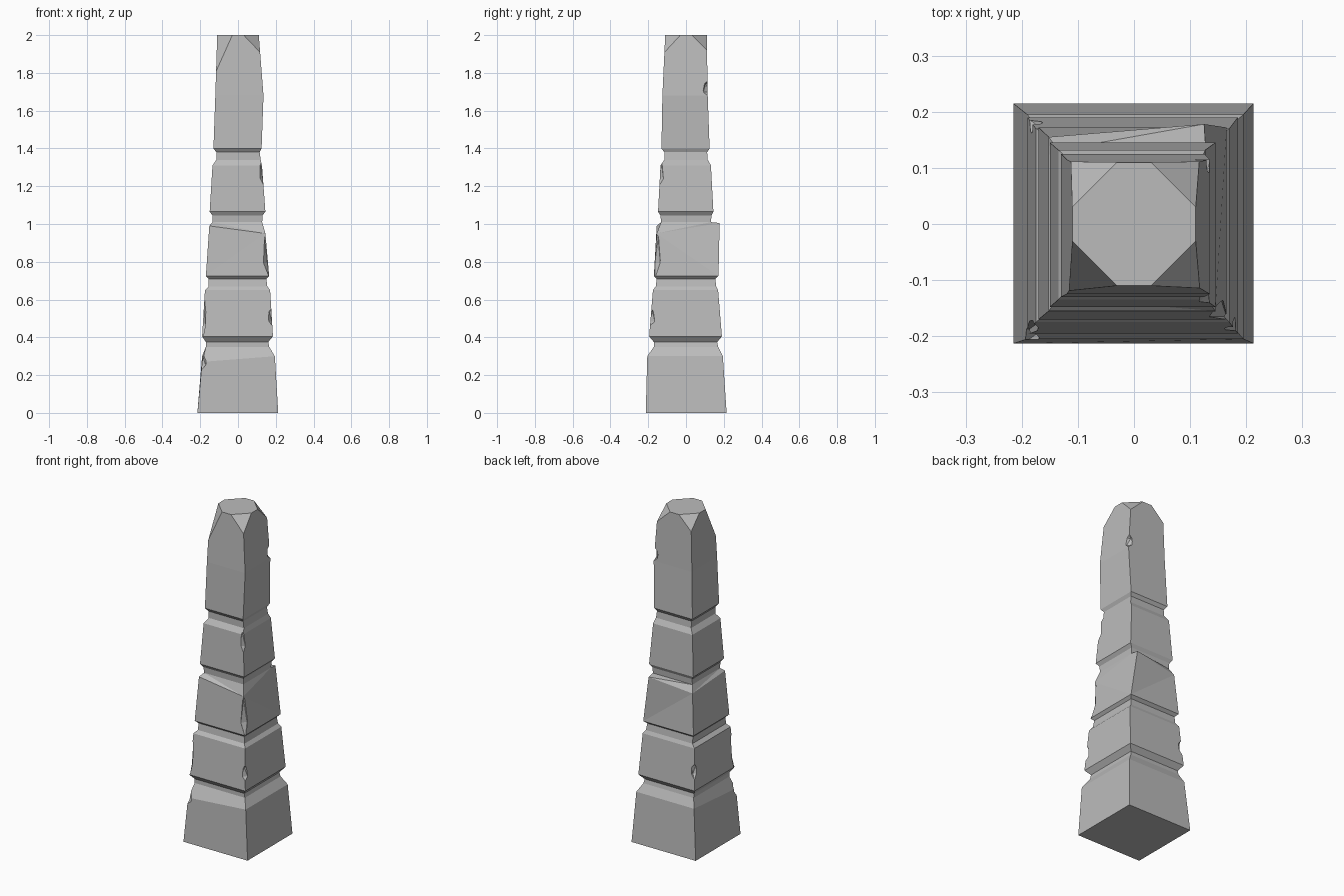
import bpy, bmesh
from mathutils import Vector

cube = bpy.data.objects.get("Cube")
if cube:
    bpy.data.objects.remove(cube, do_unlink=True)

stone = bpy.data.materials.new("grey stone")
stone.use_nodes = True
stone_colour = (0.5, 0.5, 0.5, 1)
stone.diffuse_color = stone_colour
stone.node_tree.nodes["Principled BSDF"].inputs["Base Color"].default_value = stone_colour

# Corner names: front/back then side, as indexes around each square ring
FRONT_RIGHT, FRONT_LEFT, BACK_LEFT, BACK_RIGHT = range(4)

# Square rings up the pillar: height, min x, max x, min y, max y
rings = [
    (0, -.215, .213, -.213, .215),
    (.3, -.19, .195, -.205, .195),      # plinth shoulder
    (.35, -.17, .165, -.17, .17),
    (.375, -.17, .16, -.17, .165),      # first groove
    (.405, -.19, .185, -.195, .19),
    (.65, -.175, .17, -.175, .17),
    (.67, -.155, .155, -.16, .16),
    (.71, -.155, .15, -.155, .155),     # second groove
    (.725, -.17, .165, -.17, .172),
    (.97, -.152, .145, -.155, .155),
    (1.01, -.135, .128, -.132, .132),
    (1.045, -.135, .13, -.135, .135),   # third groove
    (1.065, -.15, .145, -.148, .145),
    (1.31, -.135, .127, -.135, .132),
    (1.34, -.115, .12, -.115, .115),
    (1.38, -.115, .115, -.115, .112),   # fourth groove
    (1.4, -.13, .125, -.13, .125),
    (1.68, -.12, .135, -.125, .115),
    (2, -.11, .11, -.11, .11),
]


def loft(levels):
    """Join the square rings into one closed, flat-faced shaft."""
    bm = bmesh.new()
    loops = []
    for z, x0, x1, y0, y1 in levels:
        corners = ((x0, y0), (x1, y0), (x1, y1), (x0, y1))
        loops.append([bm.verts.new((x, y, z)) for x, y in corners])
    for low, high in zip(loops, loops[1:]):
        for i in range(4):
            j = (i + 1) % 4
            bm.faces.new((low[i], low[j], high[j], high[i]))
    bm.faces.new(reversed(loops[0]))
    bm.faces.new(loops[-1])
    return bm, loops


def slice_off(bm, points):
    """Cut away the outer side of the plane through three points."""
    a, b, c = (Vector(p) for p in points)
    normal = (b - a).cross(c - a).normalized()
    if normal.dot(Vector((0, 0, 1)) - a) > 0:
        normal.negate()
    geom = bm.verts[:] + bm.edges[:] + bm.faces[:]
    cut = bmesh.ops.bisect_plane(bm, geom=geom, plane_co=a, plane_no=normal, clear_outer=True)
    edges = [e for e in cut["geom_cut"] if isinstance(e, bmesh.types.BMEdge)]
    bmesh.ops.holes_fill(bm, edges=edges)


bm, loops = loft(rings)

# Worn, uneven shoulders and the flared broken corner
loops[1][FRONT_RIGHT].co.z -= .03
loops[9][FRONT_RIGHT].co.z += .02
loops[9][FRONT_LEFT].co.z -= .02
loops[9][BACK_LEFT].co = (.125, .178, 1.005)
bmesh.ops.triangulate(bm, faces=[f for f in bm.faces if any(v in loops[9] for v in f.verts)])

# Broken top corners: two points on the top rim, one down the corner edge
slice_off(bm, ((-.03, -.11, 2), (-.11, -.03, 2), (-.116, -.118, 1.81)))
slice_off(bm, ((.05, -.09, 2), (.11, -.03, 2), (.116, -.114, 1.91)))
slice_off(bm, ((.03, .11, 2), (.11, .03, 2), (.116, .111, 1.92)))
slice_off(bm, ((-.03, .11, 2), (-.11, .03, 2), (-.112, .111, 1.92)))

bmesh.ops.recalc_face_normals(bm, faces=bm.faces)
mesh = bpy.data.meshes.new("stone_pillar")
bm.to_mesh(mesh)
bm.free()
mesh.materials.append(stone)
pillar = bpy.data.objects.new("stone_pillar", mesh)
bpy.context.collection.objects.link(pillar)

# Chips knocked out of the corner edges: centre, width, height
chips = [
    ((.19, -.195, .51), .035, .06),
    ((.165, -.165, .86), .034, .15),
    ((.14, -.145, 1.28), .03, .09),
    ((-.2, -.215, .28), .04, .06),
    ((-.19, -.19, .53), .024, .15),
    ((-.185, .185, .52), .027, .05),
    ((.14, .125, 1.72), .04, .05),
]
for centre, width, height in chips:
    bpy.ops.mesh.primitive_ico_sphere_add(subdivisions=1, radius=1, location=centre)
    cutter = bpy.context.object
    cutter.name = "chip_cutter"
    cutter.scale = (width, width, height)
    cutter.hide_render = True
    cutter.data.materials.append(stone)
    bpy.context.view_layer.objects.active = pillar
    cut = pillar.modifiers.new("chip", "BOOLEAN")
    cut.operation = "DIFFERENCE"
    cut.solver = "EXACT"
    cut.object = cutter
    bpy.ops.object.modifier_apply(modifier=cut.name)
    bpy.data.objects.remove(cutter, do_unlink=True)
